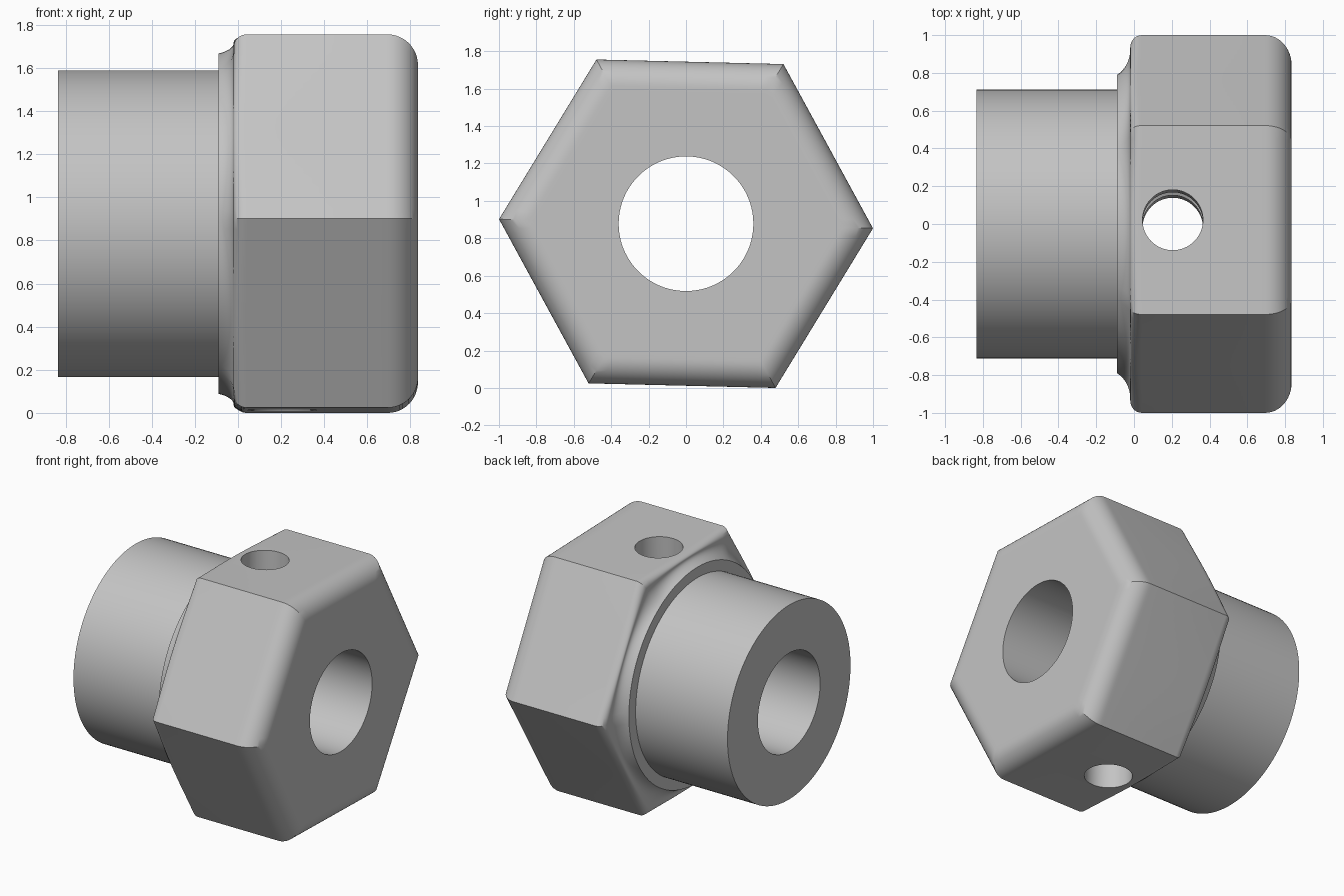
import bpy, bmesh
from math import sin, cos, pi, radians, sqrt

cube = bpy.data.objects.get("Cube")
if cube:
    bpy.data.objects.remove(cube, do_unlink=True)

SEGMENTS = 120            # multiple of six so hex corners are exact
TILT = radians(-1.4)      # slight turn of the hexagon about its axis
CENTRE_Z = 0.878
HALF = 0.835
APOTHEM = sqrt(3) / 2
COLLAR = 0.79

metal = bpy.data.materials.new("plain grey metal")
metal.use_nodes = True
grey = (0.55, 0.55, 0.55, 1)
metal.diffuse_color = grey
metal.node_tree.nodes["Principled BSDF"].inputs["Base Color"].default_value = grey


def hex_radius(angle):
    return APOTHEM / cos(angle % (pi / 3) - pi / 6)


def blend(x, corner_radius):
    """Ring between the round collar and the hexagon."""
    t = (corner_radius - 0.809) / 0.191
    return (x, COLLAR * (1 - t), t)


# Rings are (x, round radius, hexagon scale)
rings = [(-HALF, 0.36, 0), (-HALF, 0.712, 0), (-0.09, 0.712, 0)]

# Concave flare from collar to hexagon
for i in range(9):
    a = radians(30 + 60 * i / 8)
    rings.append(blend(-0.16 + 0.14 * sin(a), 0.93 - 0.14 * cos(a)))

# Small round on the back edge of the hexagon
for i in range(9):
    a = pi / 2 * i / 8
    rings.append(blend(0.04 - 0.06 * cos(a), 0.94 + 0.06 * sin(a)))

# Large mitred round on the outer edge
rings.append((HALF - 0.16, 0, 1))
for i in range(13):
    a = pi / 2 * i / 12
    inset = 0.14 * (1 - cos(a))
    rings.append((HALF - 0.14 + 0.14 * sin(a), 0, 1 - inset / APOTHEM))
rings.append((HALF, 0, 0.81))
rings.append((HALF, 0.36, 0))

# Loft the rings and close the loop through the bore
bm = bmesh.new()
loops = []
for x, base, scale in rings:
    loop = []
    for k in range(SEGMENTS):
        angle = 2 * pi * k / SEGMENTS
        r = base + scale * hex_radius(angle)
        loop.append(bm.verts.new((x, r * cos(angle + TILT),
                                  CENTRE_Z + r * sin(angle + TILT))))
    loops.append(loop)
for i, loop in enumerate(loops):
    following = loops[(i + 1) % len(loops)]
    for k in range(SEGMENTS):
        n = (k + 1) % SEGMENTS
        bm.faces.new((loop[k], loop[n], following[n], following[k]))
bmesh.ops.recalc_face_normals(bm, faces=bm.faces[:])
mesh = bpy.data.meshes.new("hex_bushing")
bm.to_mesh(mesh)
bm.free()
mesh.materials.append(metal)
bushing = bpy.data.objects.new("hex_bushing", mesh)
bpy.context.collection.objects.link(bushing)

# Cross hole through two opposite flats
bpy.ops.mesh.primitive_cylinder_add(vertices=64, radius=0.16, depth=3,
                                    location=(0.205, 0, CENTRE_Z),
                                    rotation=(TILT, 0, 0))
cutter = bpy.context.object
cutter.name = "cross_hole_cutter"
cutter.hide_render = True
cutter.data.materials.append(metal)

bpy.ops.object.select_all(action="DESELECT")
bushing.select_set(True)
bpy.context.view_layer.objects.active = bushing
cut = bushing.modifiers.new("cross_hole", "BOOLEAN")
cut.operation = "DIFFERENCE"
cut.solver = "EXACT"
cut.object = cutter
bpy.ops.object.modifier_apply(modifier=cut.name)
bpy.data.objects.remove(cutter, do_unlink=True)
bpy.ops.object.shade_smooth_by_angle(angle=radians(30))
